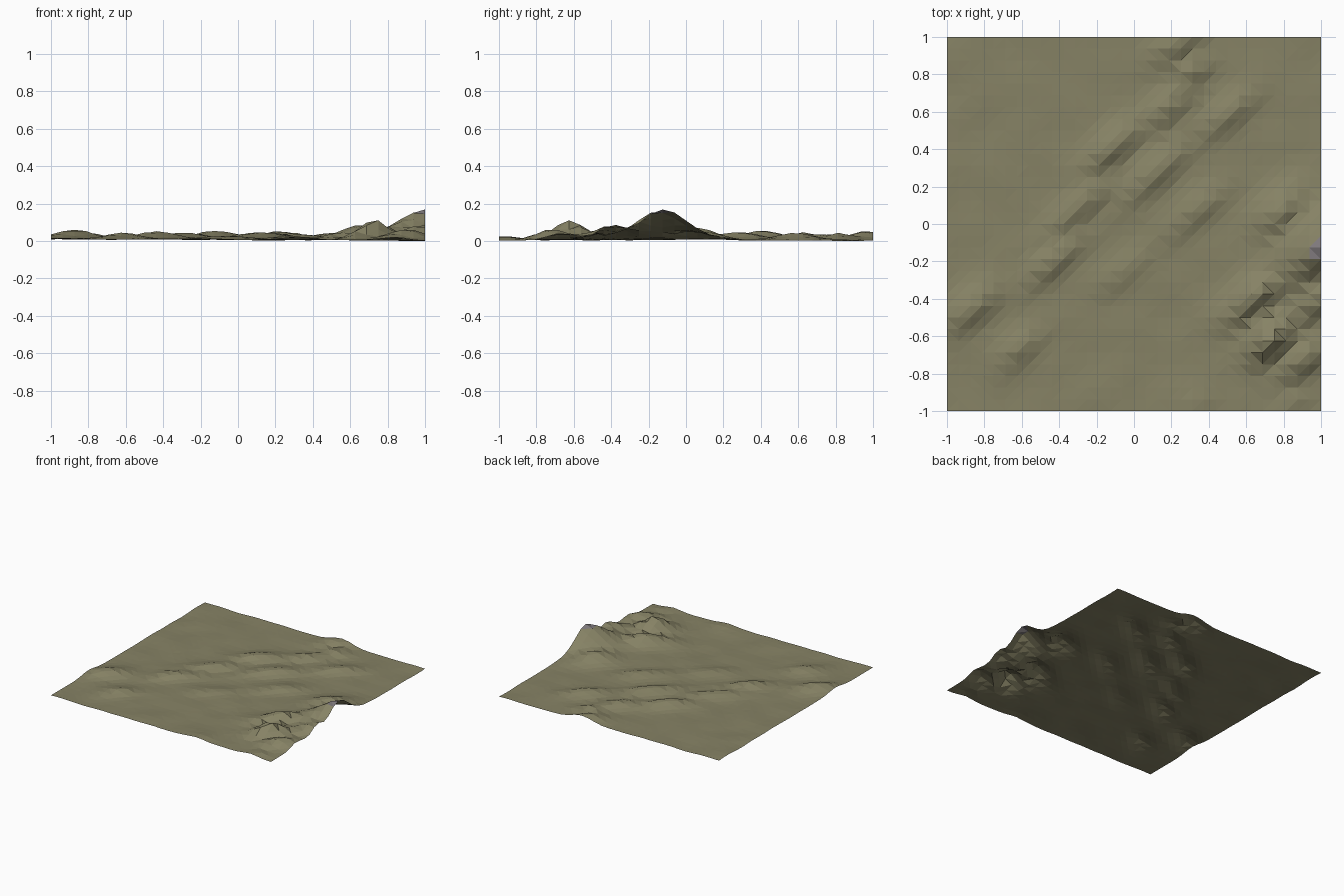
import bpy, bmesh, math
from mathutils import Vector, noise

if "Cube" in bpy.data.objects:
    bpy.data.objects.remove(bpy.data.objects["Cube"])

N = 32                      # grid cells per side
ANGLE = math.radians(40)    # common direction of the dune ridges
U = Vector((math.cos(ANGLE), math.sin(ANGLE)))
V = Vector((-U.y, U.x))

# ridges: x, y, half length, width, height
RIDGES = [
    (1.02, -0.11, 0.24, 0.13, 0.130), (0.64, -0.40, 0.18, 0.08, 0.072),
    (0.73, -0.63, 0.14, 0.09, 0.105), (0.97, -0.42, 0.17, 0.08, 0.050),
    (0.90, -0.73, 0.15, 0.09, 0.060), (0.78, 0.06, 0.16, 0.10, 0.055),
    (0.24, 0.97, 0.16, 0.09, 0.048), (0.30, 0.80, 0.12, 0.08, 0.040),
    (-0.12, 0.40, 0.20, 0.08, 0.050), (0.18, 0.62, 0.17, 0.08, 0.042),
    (0.12, 0.27, 0.24, 0.08, 0.042), (0.50, 0.58, 0.20, 0.08, 0.038),
    (-0.30, 0.08, 0.26, 0.08, 0.036), (0.33, 0.06, 0.20, 0.08, 0.030),
    (-0.86, -0.45, 0.18, 0.09, 0.048), (-0.60, -0.66, 0.15, 0.08, 0.030),
    (-0.43, -0.20, 0.20, 0.08, 0.042), (0.33, -0.97, 0.12, 0.10, 0.018),
    (-0.05, -0.25, 0.20, 0.08, 0.020), (0.85, -0.96, 0.12, 0.07, 0.020),
]


def height(x, y):
    p = Vector((x, y))
    hill = 0.048 * math.exp(-((x - 1) ** 2 + (y + 0.22) ** 2) / 0.30 ** 2)
    # ridges are steeper on the front-right side
    crest = 0
    for rx, ry, length, width, h in RIDGES:
        d = p - Vector((rx, ry))
        a, b = d.dot(U) / length, d.dot(V) / width
        b *= 1.25 if b < 0 else 0.85
        crest = max(crest, h * math.exp(-a * a - b * b))
    ground = 0.012 - 0.005 * x
    rough = 0.007 * noise.noise(Vector((x * 5, y * 5, 3.1)))
    rough += 0.10 * crest * noise.noise(Vector((x * 9, y * 9, 7.7)))
    return max(0.0, ground + hill + crest + rough)


def material(name, color):
    m = bpy.data.materials.new(name)
    m.diffuse_color = (*color, 1)
    m.use_nodes = True
    m.node_tree.nodes["Principled BSDF"].inputs["Base Color"].default_value = m.diffuse_color
    return m


# terrain sheet
bm = bmesh.new()
bmesh.ops.create_grid(bm, x_segments=N, y_segments=N, size=1)
for v in bm.verts:
    v.co.z = height(v.co.x, v.co.y)
low = min(v.co.z for v in bm.verts)
for v in bm.verts:
    v.co.z -= low
bmesh.ops.triangulate(bm, faces=bm.faces[:])

# bare rock on the summit faces
for f in bm.faces:
    if f.calc_center_median().z > 0.148:
        f.material_index = 1

mesh = bpy.data.meshes.new("terrain")
bm.to_mesh(mesh)
bm.free()
mesh.materials.append(material("dry_grass", (0.24, 0.225, 0.13)))
mesh.materials.append(material("rock", (0.22, 0.20, 0.21)))
terrain = bpy.data.objects.new("terrain", mesh)
bpy.context.collection.objects.link(terrain)
